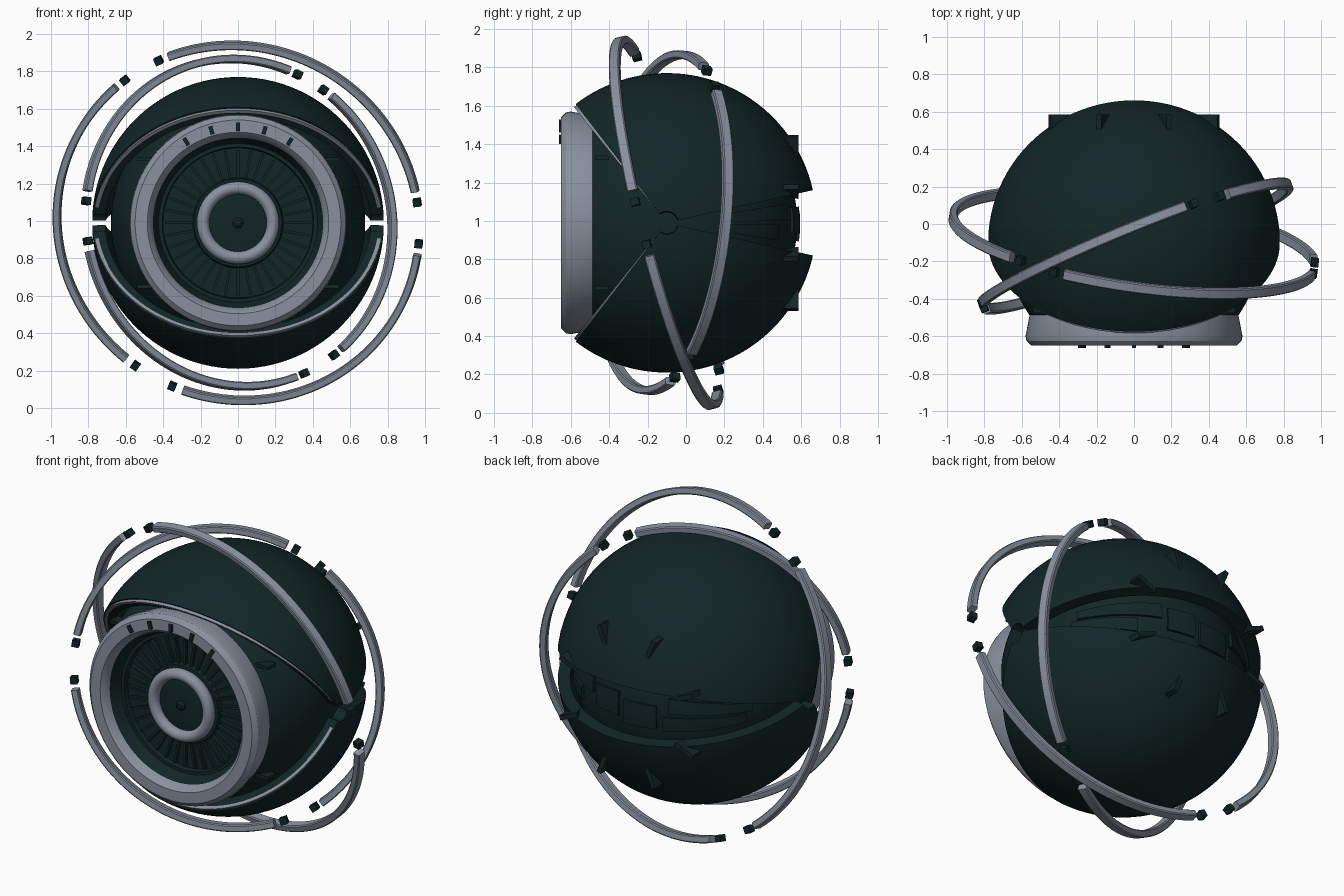
import bpy, bmesh
from math import pi, sin, cos, asin, radians, sqrt
from mathutils import Vector, Matrix

if bpy.data.objects.get("Cube"):
    bpy.data.objects.remove(bpy.data.objects["Cube"])

C = Vector((0, -0.1, 0.99))          # centre of the ball
CENTRE = Matrix.Translation(C)
# lathe frame whose spin axis is world y, through the ball's height
FACING = Matrix.Translation((0, 0, C.z)) @ Matrix.Rotation(pi / 2, 4, 'Z')


def material(name, rgb, rough):
    m = bpy.data.materials.new(name)
    m.use_nodes = True
    m.diffuse_color = (*rgb, 1)
    bsdf = m.node_tree.nodes["Principled BSDF"]
    bsdf.inputs["Base Color"].default_value = (*rgb, 1)
    bsdf.inputs["Roughness"].default_value = rough
    return m


DARK = material("dark teal", (0.006, 0.019, 0.02), 0.6)
GREY = material("steel grey", (0.25, 0.285, 0.345), 0.5)


def finish(bm, name, mat, smooth=True):
    bmesh.ops.remove_doubles(bm, verts=bm.verts, dist=1e-5)
    bmesh.ops.recalc_face_normals(bm, faces=bm.faces)
    me = bpy.data.meshes.new(name)
    bm.to_mesh(me)
    bm.free()
    me.materials.append(mat)
    ob = bpy.data.objects.new(name, me)
    bpy.context.collection.objects.link(ob)
    if smooth:
        bpy.ops.object.select_all(action='DESELECT')
        ob.select_set(True)
        bpy.context.view_layer.objects.active = ob
        bpy.ops.object.shade_smooth_by_angle(angle=radians(32))
    return ob


def lathe(name, profile, mat, frame, a0=0, a1=2 * pi, steps=96):
    """Spin a closed (along, radius) profile about local x; partial turns get caps."""
    bm = bmesh.new()
    full = abs(a1 - a0) > 6.28
    n = len(profile)
    rings = []
    for s in range(steps if full else steps + 1):
        a = a0 + (a1 - a0) * s / steps
        rings.append([bm.verts.new(frame @ Vector((x, r * cos(a), r * sin(a))))
                      for x, r in profile])
    pairs = list(zip(rings, rings[1:]))
    if full:
        pairs.append((rings[-1], rings[0]))
    for p, q in pairs:
        for i in range(n):
            j = (i + 1) % n
            bm.faces.new((p[i], p[j], q[j], q[i]))
    if not full:
        for ring in (rings[0], rings[-1]):
            for i in range(n // 2 - 1):
                bm.faces.new((ring[i], ring[i + 1], ring[n - 2 - i], ring[n - 1 - i]))
    return finish(bm, name, mat)


def shell_profile(outer, inner, t0, t1, n=48):
    """Thick arc from angle t0 to t1 measured from the spin axis."""
    ts = [t0 + (t1 - t0) * i / n for i in range(n + 1)]
    return ([(outer * cos(t), outer * sin(t)) for t in ts]
            + [(inner * cos(t), inner * sin(t)) for t in reversed(ts)])


def box(name, size, mat, frame):
    bm = bmesh.new()
    bmesh.ops.create_cube(bm, size=1, matrix=frame @ Matrix.Diagonal((*size, 1)))
    return finish(bm, name, mat, False)


def polar(angle, radius, y):
    """Frame on the front disc: local x tangential, local z radial."""
    return (Matrix.Translation((0, y, C.z)) @ Matrix.Rotation(angle, 4, 'Y')
            @ Matrix.Translation((0, 0, radius)))


# Inner ball, open at the front, with a recessed dish
R = 0.68
start = asin(0.55 / R)
ball = [(C.y - R * cos(t), R * sin(t))
        for t in [start + (pi - start) * i / 40 for i in range(41)]]
dish = [(-0.5, 0), (-0.5, 0.4), (-0.53, 0.405), (-0.53, 0.425), (-0.6, 0.455), (-0.6, 0.5)]
lathe("inner_ball", ball + dish, DARK, FACING)

# Eyelid shells with grey trims on the front edges
BACK, FRONT = radians(12.6), radians(127.5)
HINGE = asin(0.06 / 0.78)
for side, sign in (("upper", 1), ("lower", -1)):
    lathe(side + "_shell", shell_profile(0.78, 0.71, HINGE, pi - HINGE), DARK, CENTRE,
          sign * BACK, sign * FRONT, 56)
    lathe(side + "_trim", shell_profile(0.772, 0.752, 0.14, pi - 0.14), GREY, CENTRE,
          sign * FRONT, sign * (FRONT + 0.022), 1)

# Front ring
lathe("front_ring", [(-0.47, 0.555), (-0.6, 0.58), (-0.625, 0.575), (-0.65, 0.55),
                     (-0.65, 0.485), (-0.63, 0.465), (-0.57, 0.445), (-0.47, 0.445)],
      GREY, FACING)

# Lens: grey torus around a dark dome with a small knob
lathe("lens_ring", [(-0.55 + 0.037 * sin(t), 0.187 + 0.034 * cos(t))
                    for t in [2 * pi * i / 16 for i in range(16)]], GREY, FACING, steps=64)
lathe("lens_dome", [(-0.49, 0), (-0.49, 0.18)]
      + [(-0.53 - 0.02 * cos(t), 0.18 * sin(t)) for t in [pi / 2 * (1 - i / 8) for i in range(9)]],
      DARK, FACING, steps=48)
lathe("lens_knob", [(-0.54, 0), (-0.54, 0.03), (-0.56, 0.028), (-0.57, 0.015), (-0.57, 0)],
      DARK, FACING, steps=24)
lathe("lens_collar", [(-0.49, 0.2), (-0.49, 0.245), (-0.53, 0.235), (-0.53, 0.2)],
      DARK, FACING, steps=48)

# Radial blades around the lens
for i in range(36):
    box("iris_blade", (0.014, 0.03, 0.15), DARK, polar(2 * pi * i / 36, 0.315, -0.507))

# Dark ticks along the top of the front ring
for deg in (-32.5, -16, 0, 16, 32.5):
    box("ring_tick", (0.022, 0.025, 0.045), DARK, polar(radians(deg), 0.515, -0.65))

# Small brackets beside the front ring
for sx in (-1, 1):
    for sz in (-1, 1):
        box("side_bracket", (0.12, 0.07, 0.02), DARK,
            Matrix.Translation((sx * 0.48, -0.44, C.z + sz * 0.34)))

# Triangular fins standing off the back
for i in range(8):
    frame = polar(pi / 8 + i * pi / 4, 0, 0)
    bm = bmesh.new()
    sides = [[bm.verts.new(frame @ Vector((x, y, r)))
              for y, r in ((0.5, 0.49), (0.585, 0.49), (0.585, 0.36), (0.48, 0.4))]
             for x in (-0.014, 0.014)]
    bm.faces.new(sides[0])
    bm.faces.new(sides[1])
    for k in range(4):
        j = (k + 1) % 4
        bm.faces.new((sides[0][k], sides[0][j], sides[1][j], sides[1][k]))
    finish(bm, "back_fin", DARK, False)

# Raised panels in the rear gap between the shells
for t0, t1, lo, hi in ((0.45, 1.0, -9, -1), (0.5, 1.2, 1, 9), (1.25, 1.5, -5, 7),
                       (1.55, 1.85, -8, 4), (1.9, 2.6, -9, -1), (1.95, 2.65, 1, 9)):
    lathe("rear_panel", shell_profile(0.695, 0.66, t0, t1, 10), DARK, CENTRE,
          radians(lo), radians(hi), 4)

# Orbiting arcs: great-circle bars between two end points, each with a cube past both ends
ARCS = (
    ("outer_top_arc", 0.978, (-0.37, -0.27, 1.88), (0.96, -0.28, 1.16)),
    ("outer_side_arc", 0.978, (-0.655, -0.18, 1.72), (-0.6, 0.17, 0.26)),
    ("outer_bottom_arc", 0.978, (-0.3, 0.17, 0.08), (0.96, -0.19, 0.82)),
    ("inner_top_arc", 0.88, (-0.8, -0.41, 1.16), (0.27, 0.09, 1.8)),
    ("inner_side_arc", 0.88, (0.5, 0.16, 1.67), (0.55, 0.03, 0.32)),
    ("inner_bottom_arc", 0.88, (-0.79, -0.45, 0.84), (0.31, -0.08, 0.16)),
)
W, T, B = 0.028, 0.021, 0.006        # half width, half thickness, chamfer
for name, rad, p, q in ARCS:
    u, w = (Vector(p) - C).normalized(), (Vector(q) - C).normalized()
    n = u.cross(w).normalized()
    frame = CENTRE @ Matrix((n, u, n.cross(u))).transposed().to_4x4()
    sweep = u.angle(w)
    section = [(-W, rad - T + B), (-W, rad + T - B), (-W + B, rad + T), (W - B, rad + T),
               (W, rad + T - B), (W, rad - T + B), (W - B, rad - T), (-W + B, rad - T)]
    lathe(name, section, GREY, frame, 0, sweep, 48)
    for a in (-0.062, sweep + 0.062):
        box(name + "_cube", (0.045, 0.04, 0.04), DARK,
            frame @ Matrix.Rotation(a, 4, 'X') @ Matrix.Translation((0, rad, 0)))
